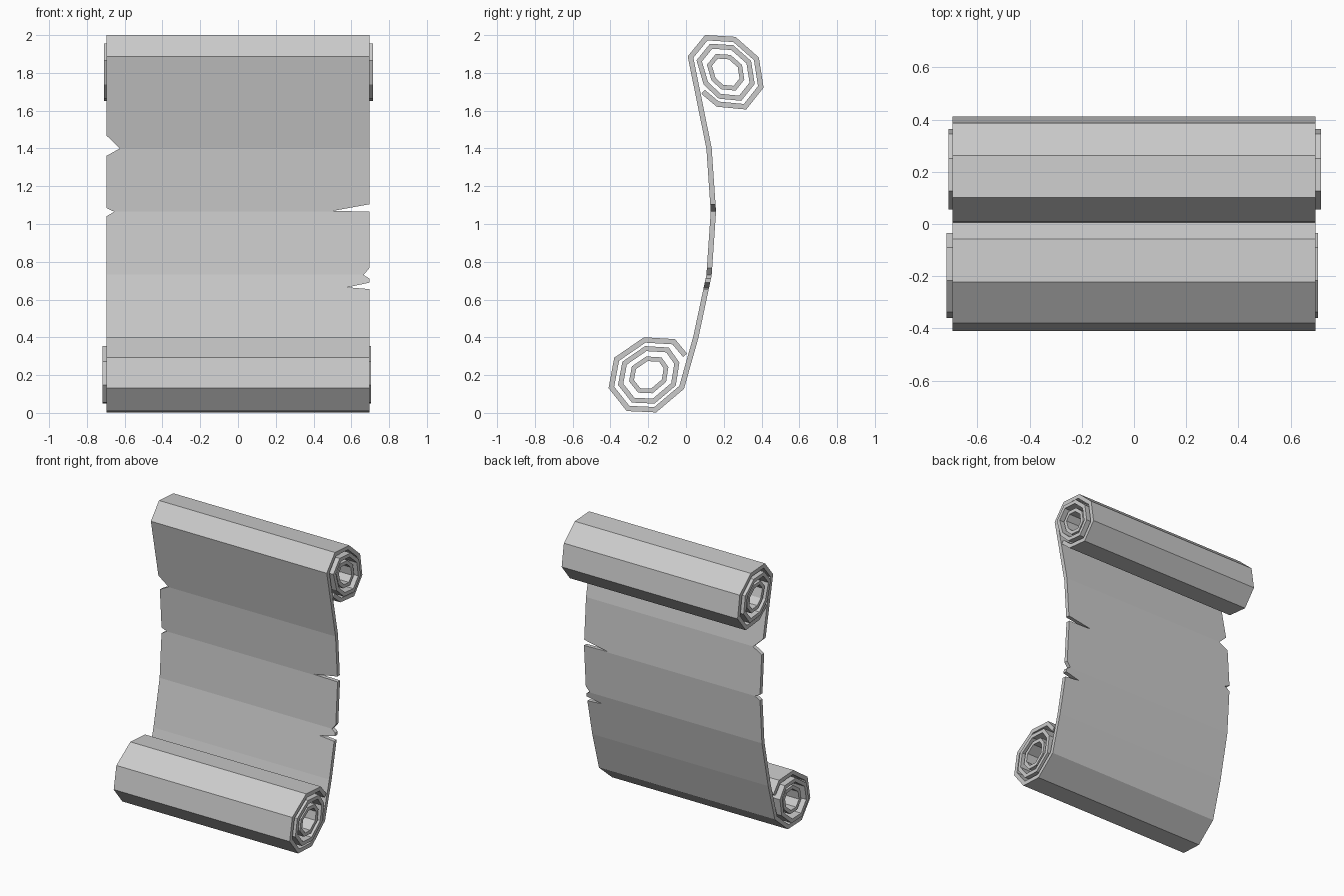
import bpy
import bmesh
from mathutils import Vector

if "Cube" in bpy.data.objects:
    bpy.data.objects.remove(bpy.data.objects["Cube"])

paper = bpy.data.materials.new("grey_paper")
paper.use_nodes = True
colour = (0.6, 0.6, 0.6, 1)
paper.diffuse_color = colour
paper.node_tree.nodes["Principled BSDF"].inputs["Base Color"].default_value = colour

HALF_WIDTH = 0.695
THICKNESS = 0.028

# Side outlines (y, z) of the two rolls, running along the paper
TOP_CENTRE, BOTTOM_CENTRE = Vector((0.21, 1.803)), Vector((-0.197, 0.201))
top_roll = [(0.06, 1.72), (0.165, 1.622), (0.32, 1.607), (0.41, 1.72),
            (0.385, 1.88), (0.26, 1.99), (0.10, 2.0), (0.01, 1.89)]
bottom_roll = [(-0.01, 0.13), (-0.16, 0.003), (-0.315, 0.01), (-0.41, 0.13),
               (-0.38, 0.29), (-0.22, 0.40), (-0.055, 0.39), (0.015, 0.29)]


def scaled(points, centre, factor):
    return [centre + (Vector(p) - centre) * factor for p in points]


def strip(name, path, x0, x1, thickness, closed=False):
    """Thick band following a (y, z) centreline, stretched from x0 to x1."""
    path = [Vector(p) for p in path]
    n = len(path)
    bm = bmesh.new()
    rows = []
    for i, p in enumerate(path):
        before = path[i - 1] if closed or i else None
        after = path[(i + 1) % n] if closed or i < n - 1 else None
        a = (p - before).normalized() if before else (after - p).normalized()
        b = (after - p).normalized() if after else a
        tangent = (a + b).normalized()
        offset = Vector((-tangent.y, tangent.x)) * thickness / 2 / tangent.dot(a)
        rows.append([bm.verts.new((x, q.x, q.y)) for x, q in
                     ((x0, p + offset), (x1, p + offset), (x1, p - offset), (x0, p - offset))])
    for i in range(n if closed else n - 1):
        r, s = rows[i], rows[(i + 1) % n]
        for k in range(4):
            m = (k + 1) % 4
            bm.faces.new((r[k], r[m], s[m], s[k]))
    if not closed:
        bm.faces.new(rows[0])
        bm.faces.new(rows[-1])
    return finish(name, bm)


def finish(name, bm):
    bmesh.ops.recalc_face_normals(bm, faces=bm.faces)
    mesh = bpy.data.meshes.new(name)
    bm.to_mesh(mesh)
    bm.free()
    mesh.materials.append(paper)
    obj = bpy.data.objects.new(name, mesh)
    bpy.context.collection.objects.link(obj)
    return obj


# Paper sheet with its outermost turn at each end
upper = [Vector((0.09, 1.70))] + scaled(top_roll[1:], TOP_CENTRE, 0.93)
middle = [(0.122, 1.40), (0.145, 1.065), (0.122, 0.73), (0.052, 0.40)]
lower = scaled(bottom_roll[:-1], BOTTOM_CENTRE, 0.93) + [Vector((-0.005, 0.305))]
sheet = strip("paper_sheet", upper + middle + lower, -HALF_WIDTH, HALF_WIDTH, THICKNESS)

# Torn notches: side, upper z, lower z, tip x, tip z
tears = [(-1, 1.47, 1.36, 0.625, 1.40), (-1, 1.085, 1.04, 0.655, 1.065),
         (1, 1.105, 1.065, 0.505, 1.07), (1, 0.77, 0.71, 0.665, 0.73),
         (1, 0.69, 0.655, 0.58, 0.665)]
bm = bmesh.new()
for side, high, low, tip_x, tip_z in tears:
    edge = HALF_WIDTH + 0.003
    triangle = [(edge, high), (tip_x, tip_z), (edge, low)]
    near, far = [[bm.verts.new((side * x, y, z)) for x, z in triangle] for y in (-0.1, 0.4)]
    bm.faces.new(near)
    bm.faces.new(far)
    for k in range(3):
        m = (k + 1) % 3
        bm.faces.new((near[k], near[m], far[m], far[k]))
cutter = finish("tear_cutter", bm)
cutter.hide_render = True

cut = sheet.modifiers.new("tears", "BOOLEAN")
cut.operation = "DIFFERENCE"
cut.solver = "EXACT"
cut.object = cutter
bpy.context.view_layer.objects.active = sheet
bpy.ops.object.modifier_apply(modifier=cut.name)
bpy.data.objects.remove(cutter)

# Inner turns of each roll, slipped slightly sideways
for name, outline, centre, left, right in (
        ("top", top_roll, TOP_CENTRE, -0.71, 0.715),
        ("bottom", bottom_roll, BOTTOM_CENTRE, -0.718, 0.705)):
    strip(name + "_middle_turn", scaled(outline, centre, 0.70), left, right, 0.026, True)
    strip(name + "_inner_turn", scaled(outline, centre, 0.43), -0.70, 0.70, 0.024, True)
